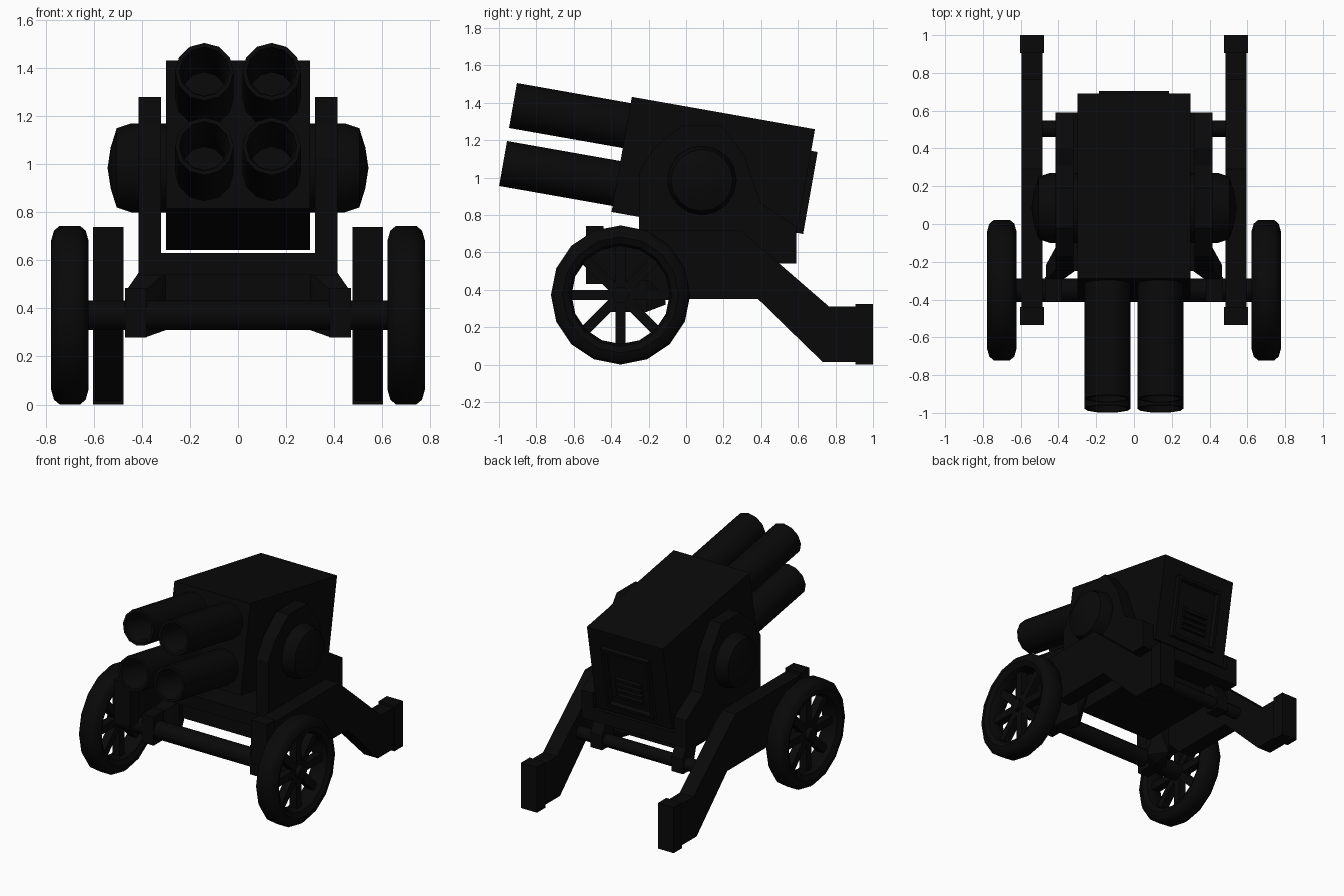
import bpy, bmesh, math
from mathutils import Vector, Matrix

cube = bpy.data.objects.get("Cube")
if cube:
    bpy.data.objects.remove(cube, do_unlink=True)

COL = (0.0026, 0.0026, 0.0026, 1)
iron = bpy.data.materials.new("black iron")
iron.use_nodes = True
iron.diffuse_color = COL
iron.node_tree.nodes["Principled BSDF"].inputs["Base Color"].default_value = COL


def finish(name, bm, smooth=False):
    bmesh.ops.recalc_face_normals(bm, faces=bm.faces[:])
    me = bpy.data.meshes.new(name)
    bm.to_mesh(me)
    bm.free()
    ob = bpy.data.objects.new(name, me)
    bpy.context.scene.collection.objects.link(ob)
    me.materials.append(iron)
    if smooth:
        bpy.ops.object.select_all(action="DESELECT")
        ob.select_set(True)
        bpy.context.view_layer.objects.active = ob
        bpy.ops.object.shade_smooth_by_angle(angle=math.radians(40))
    return ob


def add_box(bm, lo, hi, mat=Matrix()):
    lo, hi = Vector(lo), Vector(hi)
    m = mat @ Matrix.Translation((lo + hi) / 2) @ Matrix.Diagonal((*(hi - lo), 1))
    bmesh.ops.create_cube(bm, size=1, matrix=m)


def box(name, lo, hi, mat=Matrix()):
    bm = bmesh.new()
    add_box(bm, lo, hi, mat)
    return finish(name, bm)


def plate(name, outline, x0, x1):
    """Side outline in y, z, thickened along x."""
    bm = bmesh.new()
    f = bm.faces.new([bm.verts.new((x0, y, z)) for y, z in outline])
    r = bmesh.ops.extrude_face_region(bm, geom=[f])
    verts = [v for v in r["geom"] if isinstance(v, bmesh.types.BMVert)]
    bmesh.ops.translate(bm, verts=verts, vec=(x1 - x0, 0, 0))
    return finish(name, bm)


def lathe(name, profile, mat, steps, closed=False):
    """Spin (radius, x) points about the x axis."""
    bm = bmesh.new()
    vs = [bm.verts.new((x, 0, r)) for r, x in profile]
    edges = [bm.edges.new(p) for p in zip(vs, vs[1:])]
    if closed:
        edges.append(bm.edges.new((vs[-1], vs[0])))
    bmesh.ops.spin(bm, geom=vs + edges, cent=(0, 0, 0), axis=(1, 0, 0),
                   angle=math.tau, steps=steps)
    bmesh.ops.remove_doubles(bm, verts=bm.verts[:], dist=0.0005)
    bmesh.ops.transform(bm, matrix=mat, verts=bm.verts[:])
    return finish(name, bm, True)


def hull(name, points):
    bm = bmesh.new()
    for p in points:
        bm.verts.new(p)
    bmesh.ops.convex_hull(bm, input=bm.verts[:])
    return finish(name, bm)


def corners(lo, hi):
    return [(x, y, z) for x in (lo[0], hi[0]) for y in (lo[1], hi[1]) for z in (lo[2], hi[2])]


# Tilted housing: local y runs back along the bore, local z is up
tilt = Matrix.Translation((0, 0.146, 1.037)) @ Matrix.Rotation(math.radians(-10), 4, "X")
L, H = 0.4975, 0.3125
box("housing", (-0.3, -L, -H), (0.3, L, H), tilt)

# Rear hatch: bevelled frame with a sunken panel and louvres
bm = bmesh.new()
base = [bm.verts.new((x, L - 0.002, z)) for x, z in
        ((-0.185, -0.25), (0.185, -0.25), (0.185, 0.195), (-0.185, 0.195))]
face = bm.faces.new(base)
for thick, depth in ((0.03, 0.037), (0.03, 0), (0.01, -0.03)):
    bmesh.ops.inset_region(bm, faces=[face], thickness=thick, use_boundary=True)
    for v in face.verts:
        v.co.y += depth
bmesh.ops.transform(bm, matrix=tilt, verts=bm.verts[:])
finish("rear_hatch", bm)
for i in range(4):
    z = -0.165 + i * 0.042
    box("hatch_louvre", (-0.1, L, z), (0.1, L + 0.03, z + 0.022), tilt)

# Four hollow barrels
BORE = Matrix.Rotation(math.radians(-10), 4, "X") @ Matrix.Rotation(math.radians(90), 4, "Z")
tube = [(0, 0.53), (0.092, 0.53), (0.092, 0.05), (0.104, 0.035), (0.104, 0),
        (0.122, 0), (0.122, 0.72)]
for row, y, z in (("upper", -0.925, 1.385), ("lower", -0.978, 1.075)):
    for side, x in (("left", 0.14), ("right", -0.14)):
        lathe(row + "_barrel_" + side, tube, Matrix.Translation((x, y, z)) @ BORE, 12)

# Cradle floor and under frame
box("cradle_floor", (-0.4, -0.25, 0.54), (0.4, 0.59, 0.63))
box("under_frame", (-0.3, -0.2, 0.42), (0.3, 0.42, 0.545))

# Axle and rear cross bar
for name, r, half, y, z in (("axle", 0.062, 0.7, -0.35, 0.372),
                            ("rear_cross_bar", 0.044, 0.5, 0.505, 0.385)):
    lathe(name, [(0, -half), (r, -half), (r, half), (0, half)],
          Matrix.Translation((0, y, z)), 12)

cheek = [(-0.25, 0.54), (0.59, 0.54), (0.59, 0.74), (0.4, 0.86), (0.31, 1.12),
         (0.19, 1.28), (-0.02, 1.28), (-0.17, 1.16), (-0.25, 1.03)]
trail = [(-0.46, 0.45), (-0.2, 0.45), (-0.1, 0.35), (0.385, 0.35), (0.73, 0.015),
         (0.92, 0.015), (0.92, 0.31), (0.765, 0.31), (0.5, 0.54), (0.29, 0.72), (-0.46, 0.72)]
rim = [(0.372, -0.042), (0.372, 0.042), (0.352, 0.066), (0.31, 0.078), (0.275, 0.06),
       (0.262, 0.025), (0.262, -0.025), (0.275, -0.06), (0.31, -0.078), (0.352, -0.066)]
dome = [(0, 0), (0.185, 0), (0.185, 0.145), (0.165, 0.205), (0.085, 0.23), (0, 0.243)]

for side, s in (("left", 1), ("right", -1)):
    flip = Matrix.Diagonal((s, 1, 1, 1))
    # Cradle cheek and trunnion dome
    plate("cradle_cheek_" + side, cheek, s * 0.32, s * 0.415)
    lathe("trunnion_dome_" + side, dome,
          Matrix.Translation((s * 0.3, 0.085, 0.985)) @ flip, 16)
    # Trail beam with end caps
    plate("trail_" + side, trail, s * 0.485, s * 0.595)
    box("trail_foot_" + side, (s * 0.54 - 0.0625, 0.905, 0), (s * 0.54 + 0.0625, 1, 0.325))
    box("trail_nose_" + side, (s * 0.54 - 0.0625, -0.535, 0.43), (s * 0.54 + 0.0625, -0.44, 0.74))
    # Axle block and the arm joining it to the cradle
    block = ((s * 0.38, -0.41, 0.28), (s * 0.47, -0.28, 0.485))
    box("axle_block_" + side, *block)
    hull("axle_arm_" + side,
         corners((s * 0.385, -0.3, 0.28), (s * 0.465, -0.215, 0.475))
         + corners((s * 0.3, -0.24, 0.54), (s * 0.413, -0.12, 0.55))
         + [(s * 0.3, -0.22, 0.31), (s * 0.4, -0.11, 0.32)])
    # Collar hanging the cross bar from the cradle
    hull("bar_collar_" + side,
         corners((s * 0.32 - 0.045, 0.445, 0.33), (s * 0.32 + 0.045, 0.555, 0.44))
         + corners((s * 0.32 - 0.045, 0.39, 0.54), (s * 0.32 + 0.045, 0.49, 0.55)))
    # Wheel
    hub = Matrix.Translation((s * 0.7, -0.35, 0.372))
    lathe("wheel_rim_" + side, rim, hub, 16, True)
    lathe("wheel_hub_" + side, [(0, -0.075), (0.045, -0.075), (0.045, 0.06), (0, 0.06)],
          hub @ flip, 12)
    bm = bmesh.new()
    for i in range(8):
        add_box(bm, (-0.028, -0.027, 0), (0.028, 0.027, 0.28),
                hub @ Matrix.Rotation(i * math.tau / 8, 4, "X"))
    finish("wheel_spokes_" + side, bm)
